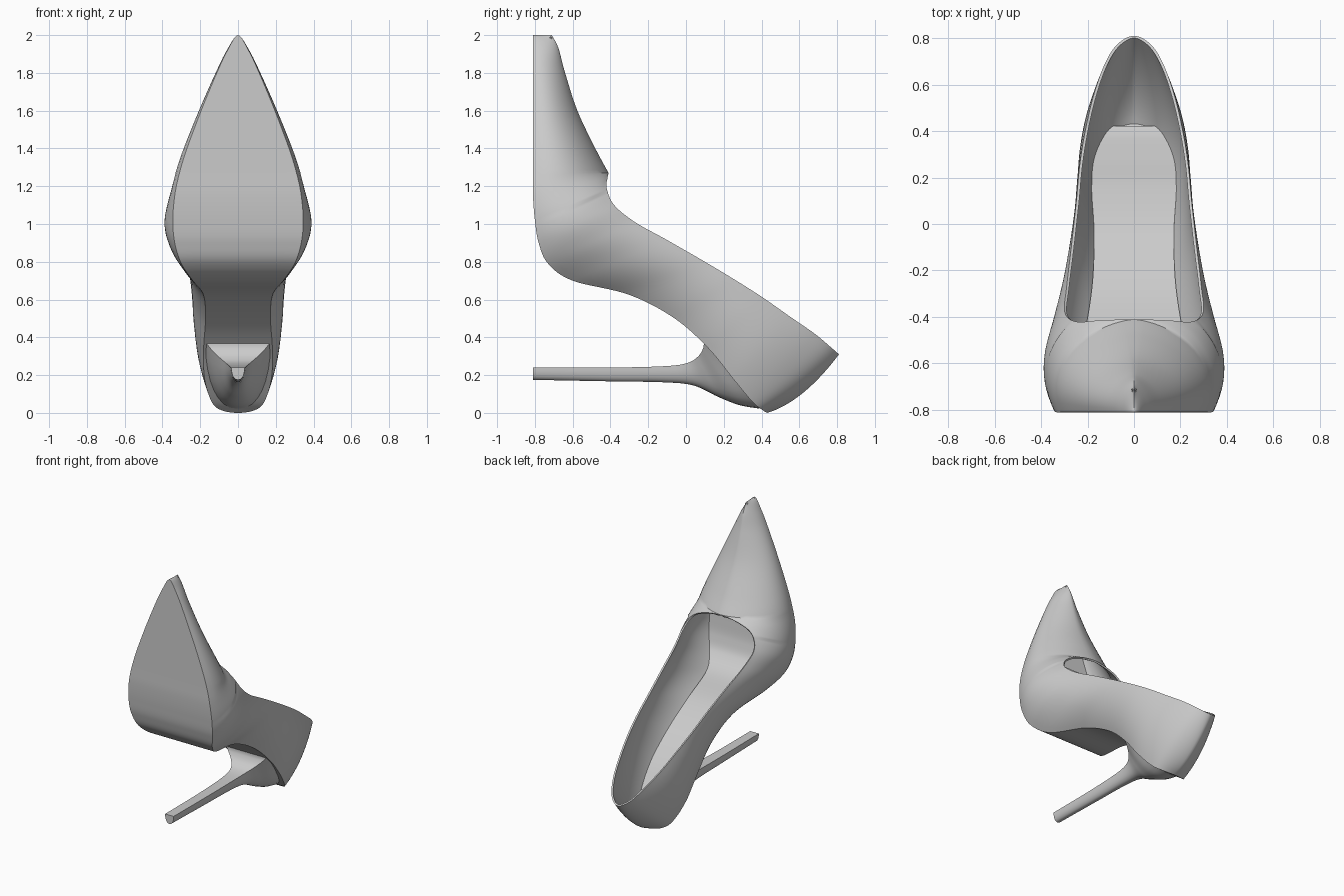
import bpy, bmesh, math
from mathutils import Vector

cube = bpy.data.objects.get("Cube")
if cube:
    bpy.data.objects.remove(cube, do_unlink=True)

grey = bpy.data.materials.new("plain grey")
grey.use_nodes = True
tone = (0.6, 0.6, 0.6, 1)
grey.diffuse_color = tone
grey.node_tree.nodes["Principled BSDF"].inputs["Base Color"].default_value = tone

STEPS = 8      # stations between two control points
ACROSS = 14    # faces from sole edge to top line


def spline(points):
    """Smooth curve through the points, rounded where it meets the centre plane."""
    pts = [Vector(p) for p in points]

    def beyond(end, inner):
        if end.x == 0 and inner.x > 0:
            return Vector((-inner.x, inner.y, inner.z))
        return end * 2 - inner

    pts = [beyond(pts[0], pts[1])] + pts + [beyond(pts[-1], pts[-2])]
    curve = []
    for a, b, c, d in zip(pts, pts[1:], pts[2:], pts[3:]):
        for step in range(STEPS):
            t = step / STEPS
            p = b + (c - a) * (t / 2) + (a * 2 - b * 5 + c * 4 - d) * (t * t / 2) \
                + (b * 3 - a - c * 3 + d) * (t ** 3 / 2)
            p.x = max(p.x, 0)
            curve.append(p)
    return curve + [pts[-2].copy()]


def loft(name, rows, closed=False, thickness=0, mirrored=False):
    """Skin a list of equal rows of points and finish it as an object."""
    bm = bmesh.new()
    grid = [[bm.verts.new(p) for p in row] for row in rows]
    count = len(rows[0])
    for near, far in zip(grid, grid[1:]):
        for i in range(count if closed else count - 1):
            j = (i + 1) % count
            bm.faces.new((near[i], far[i], far[j], near[j]))
    if closed:
        bm.faces.new(grid[0])
        bm.faces.new(grid[-1])
        bmesh.ops.recalc_face_normals(bm, faces=bm.faces)
    mesh = bpy.data.meshes.new(name)
    bm.to_mesh(mesh)
    bm.free()
    mesh.materials.append(grey)
    obj = bpy.data.objects.new(name, mesh)
    bpy.context.collection.objects.link(obj)
    if mirrored:
        mirror = obj.modifiers.new("mirror", "MIRROR")
        mirror.merge_threshold = 0.0005
    if thickness:
        shell = obj.modifiers.new("thickness", "SOLIDIFY")
        shell.thickness = thickness
        shell.offset = -1
    bpy.ops.object.select_all(action="DESELECT")
    obj.select_set(True)
    bpy.context.view_layer.objects.active = obj
    for modifier in list(obj.modifiers):
        bpy.ops.object.modifier_apply(modifier=modifier.name)
    bpy.ops.object.shade_smooth_by_angle(angle=math.radians(40))


# Sole edge on the left side, from the toe tip to the back of the heel
sole_edge = spline([
    (0, -.81, 2), (.055, -.81, 1.92), (.112, -.81, 1.8), (.195, -.81, 1.6),
    (.27, -.81, 1.4), (.31, -.81, 1.27), (.335, -.81, 1.15), (.345, -.8, 1.02),
    (.335, -.78, .9), (.3, -.73, .79), (.24, -.6, .7), (.183, -.3, .625),
    (.172, -.06, .5), (.182, .12, .34), (.177, .25, .18), (.14, .35, .06),
    (.09, .405, .015), (0, .43, 0)])

# Ridge of the closed front, then the rim of the opening
ridge = spline([
    (0, -.71, 2), (0, -.675, 1.93), (0, -.64, 1.8), (0, -.575, 1.6),
    (0, -.48, 1.4), (0, -.41, 1.27)])
rim = spline([
    (0, -.41, 1.27), (.15, -.415, 1.245), (.25, -.42, 1.19),
    (.298, -.38, 1.1), (.29, -.27, 1.01), (.27, -.1, .915), (.248, .1, .8),
    (.234, .25, .71), (.21, .4, .615), (.175, .55, .51), (.13, .68, .42),
    (.075, .77, .345), (0, .81, .31)])
top_line = ridge[:-1] + rim


def mix(a, b, t):
    return a + (b - a) * t


def wall(low, high):
    """Bulging cross-section from the sole edge up to the top line."""
    rise = high - low
    upward = Vector((0, rise.y, rise.z))
    openness = 1
    if low.z > 1:
        openness = min(1, high.x / max(low.x, .001))
    swell = Vector((low.x * .28, 0, 0))
    if low.z < 1:
        swell.z = -.065 * (1 - min(1, low.x / .18))
    first = low + upward * mix(.5, .33, openness) + swell
    first.x += rise.x * .33 * openness
    second = high - upward * mix(.05, .33, openness ** 2) + swell * openness
    second.x -= rise.x * mix(.4 + .8 * low.x, .33, openness)
    row = []
    for i in range(ACROSS + 1):
        t = i / ACROSS
        s = 1 - t
        row.append(low * s ** 3 + first * (3 * s * s * t) + second * (3 * s * t * t) + high * t ** 3)
    return row


loft("upper", [wall(a, b) for a, b in zip(sole_edge, top_line)], thickness=.012, mirrored=True)


# Outsole spans between the two sole edges
def strip(edge, inward):
    fractions = [i / 4 for i in range(5)]
    if inward:
        fractions.reverse()
    return [Vector((edge.x * f, edge.y, edge.z)) for f in fractions]


loft("sole", [strip(p, False) for p in sole_edge], thickness=.012, mirrored=True)

# Insole lies just above the outsole and stops short of the heel back
insole_rows = []
for i in range(4 * STEPS, 16 * STEPS + 1):
    run = sole_edge[i + 1] - sole_edge[i - 1]
    lift = Vector((0, -run.z, run.y)).normalized() * .03
    insole_rows.append(strip(sole_edge[i] + lift, True))
loft("insole", insole_rows, thickness=.012, mirrored=True)

# Stiletto heel: flat breast, rounded back, flaring into the seat
breast = spline([
    (.035, -.81, .24), (.038, -.4, .24), (.045, -.12, .247), (.062, 0, .262),
    (.1, .06, .295), (.145, .09, .34), (.175, .095, .38)])
back = spline([
    (0, -.81, .175), (0, -.4, .167), (0, -.12, .162), (0, .04, .145),
    (0, .17, .085), (0, .28, .042), (0, .39, .022)])
heel_rows = []
for front, rear in zip(breast, back):
    ring = []
    for i in range(17):
        angle = math.pi * i / 16
        depth = math.sin(angle) ** .9
        p = Vector((0, front.y, front.z)).lerp(rear, depth)
        p.x = math.copysign(front.x * abs(math.cos(angle)) ** .85, math.cos(angle))
        ring.append(p)
    heel_rows.append(ring)
loft("heel", heel_rows, closed=True)
